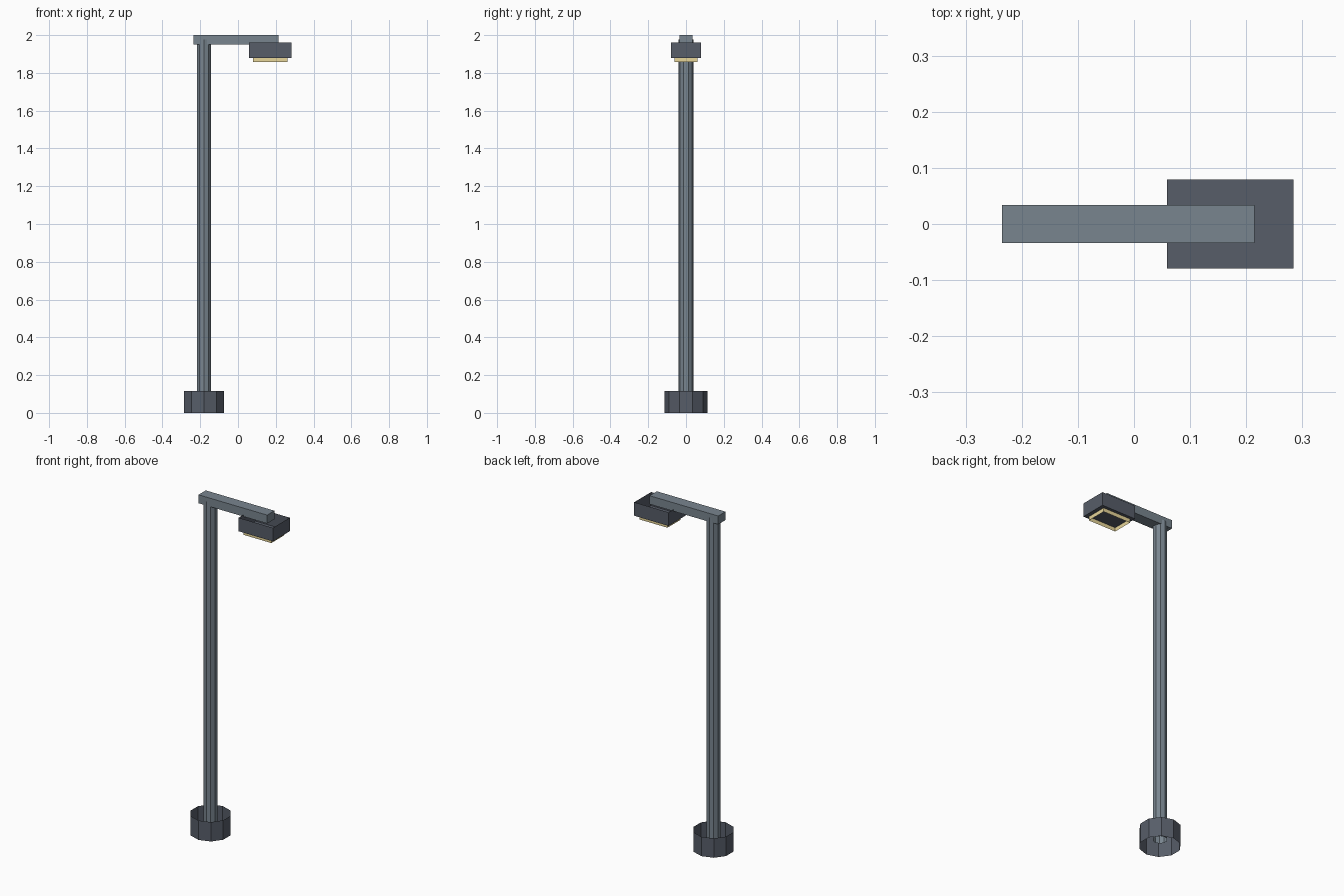
import bpy, bmesh, math
from mathutils import Matrix

if "Cube" in bpy.data.objects:
    bpy.data.objects.remove(bpy.data.objects["Cube"])


def mat(name, rgb):
    m = bpy.data.materials.new(name)
    m.diffuse_color = (*rgb, 1)
    m.use_nodes = True
    m.node_tree.nodes["Principled BSDF"].inputs["Base Color"].default_value = m.diffuse_color
    return m


steel = mat("steel grey", (0.19, 0.235, 0.275))
dark = mat("dark grey", (0.095, 0.11, 0.14))
glow = mat("warm yellow", (0.80, 0.67, 0.32))


def finish(name, bm, material):
    me = bpy.data.meshes.new(name)
    bm.to_mesh(me)
    bm.free()
    me.materials.append(material)
    ob = bpy.data.objects.new(name, me)
    bpy.context.collection.objects.link(ob)
    return ob


def tube(name, x, r, z0, z1, material, sides=10):
    """Open-ended faceted tube with corners on +-y."""
    bm = bmesh.new()
    bmesh.ops.create_cone(bm, cap_ends=False, segments=sides, radius1=r, radius2=r,
                          depth=z1 - z0, matrix=Matrix.Translation((x, 0, (z0 + z1) / 2)))
    return finish(name, bm, material)


def box(name, x0, x1, half_y, z0, z1, material, top=True, bottom=True):
    """Box with optional top and bottom faces."""
    bm = bmesh.new()
    m = (Matrix.Translation(((x0 + x1) / 2, 0, (z0 + z1) / 2))
         @ Matrix.Diagonal((x1 - x0, 2 * half_y, z1 - z0, 1)))
    bmesh.ops.create_cube(bm, size=1, matrix=m)
    bm.normal_update()
    drop = [f for f in bm.faces
            if (f.normal.z > 0.5 and not top) or (f.normal.z < -0.5 and not bottom)]
    bmesh.ops.delete(bm, geom=drop, context='FACES')
    return finish(name, bm, material)


# Base collar and pole
tube("base_collar", -0.18, 0.1125, 0.0, 0.115, dark)
tube("pole", -0.18, 0.039, 0.04, 1.978, steel)

# Horizontal arm
box("arm", -0.235, 0.215, 0.034, 1.95, 2.0, steel)

# Lamp housing (open tray) and the glowing rim below it
box("lamp_housing", 0.059, 0.284, 0.079, 1.88, 1.96, dark, top=False)
box("lamp_rim", 0.079, 0.261, 0.061, 1.857, 1.88, glow, top=False, bottom=False)
